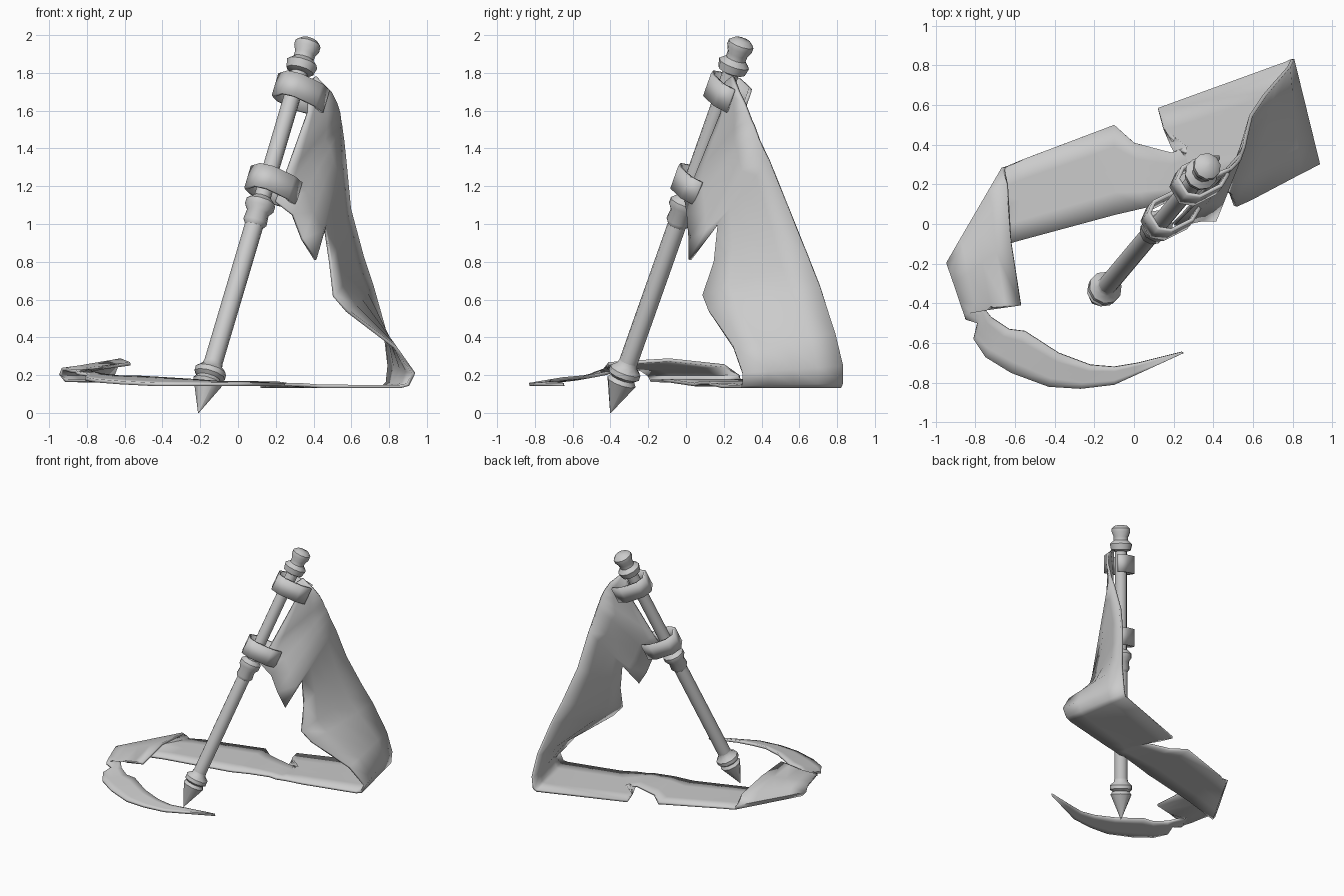
import bpy, bmesh, math
from mathutils import Vector

FOOT = Vector((-0.21, -0.40, 0.0))
SLOPE = Vector((0.297, 0.354, 1.0))      # pole offset per unit of height
AXIS = SLOPE.normalized()
STRETCH = SLOPE.length


def on_pole(z):
    return FOOT + SLOPE * z


def make_object(name, bm, angle=40):
    bmesh.ops.recalc_face_normals(bm, faces=bm.faces)
    me = bpy.data.meshes.new(name)
    bm.to_mesh(me)
    bm.free()
    ob = bpy.data.objects.new(name, me)
    bpy.context.collection.objects.link(ob)
    bpy.ops.object.select_all(action='DESELECT')
    ob.select_set(True)
    bpy.context.view_layer.objects.active = ob
    bpy.ops.object.shade_smooth_by_angle(angle=math.radians(angle))
    return ob


def solidify(ob, thickness):
    mod = ob.modifiers.new("thickness", 'SOLIDIFY')
    mod.thickness = thickness
    mod.offset = 0


def turned(name, profile, sides=10):
    """Revolve (radius, height) points around the leaning pole axis."""
    bm = bmesh.new()
    side = AXIS.orthogonal().normalized()
    other = AXIS.cross(side)
    rings = []
    for r, z in profile:
        ring = []
        for i in range(sides):
            a = 2 * math.pi * i / sides
            ring.append(bm.verts.new(on_pole(z) + r * (side * math.cos(a) + other * math.sin(a))))
        rings.append(ring)
    for lo, hi in zip(rings, rings[1:]):
        for i in range(sides):
            j = (i + 1) % sides
            bm.faces.new((lo[i], lo[j], hi[j], hi[i]))
    bm.faces.new(rings[0])
    bm.faces.new(rings[-1])
    return make_object(name, bm)


# Pole: pointed foot, shaft, middle collar and top knob
turned("pole_foot", [(0.002, 0.0), (0.08, 0.165), (0.065, 0.185), (0.085, 0.2),
                     (0.085, 0.225), (0.055, 0.25), (0.05, 0.27)])
turned("lower_shaft", [(0.05, 0.25), (0.05, 1.02)])
turned("middle_collar", [(0.05, 0.99), (0.065, 1.01), (0.06, 1.06), (0.08, 1.085),
                         (0.08, 1.115), (0.05, 1.14)])
turned("upper_shaft", [(0.045, 1.1), (0.045, 1.84)])
turned("top_knob", [(0.045, 1.80), (0.075, 1.81), (0.085, 1.85), (0.055, 1.875),
                    (0.055, 1.90), (0.07, 1.93), (0.07, 1.955), (0.045, 1.975), (0.002, 1.98)])

# Straps looping around the pole and gripping the cloth
STRAP = [(0.17, 0.045), (0.10, 0.085), (-0.03, 0.085), (-0.085, 0.045),
         (-0.085, -0.045), (-0.03, -0.085), (0.10, -0.085), (0.17, -0.045)]
u = Vector((0.85, 0.5, 0))
u = (u - AXIS * u.dot(AXIS)).normalized()
v = AXIS.cross(u)
for name, z in (("lower_strap", 1.22), ("upper_strap", 1.71)):
    bm = bmesh.new()
    rows = [[bm.verts.new(on_pole(z) + u * a + v * b + AXIS * h) for a, b in STRAP]
            for h in (-0.065, 0.065)]
    for i in range(len(STRAP) - 1):
        bm.faces.new((rows[0][i], rows[0][i + 1], rows[1][i + 1], rows[1][i]))
    solidify(make_object(name, bm, 20), 0.02)

# Hanging cloth: torn inner edge and outer edge, from the top down
HANGING = [
    ((0.38, 0.21, 1.75), (0.41, 0.25, 1.78)),
    ((0.37, 0.19, 1.59), (0.49, 0.28, 1.70)),
    ((0.31, 0.12, 1.42), (0.52, 0.31, 1.64)),
    ((0.25, 0.05, 1.25), (0.535, 0.33, 1.59)),
    ((0.20, 0.00, 1.12), (0.54, 0.345, 1.55)),
    ((0.29, 0.01, 1.05), (0.545, 0.36, 1.52)),
    ((0.34, 0.02, 0.92), (0.55, 0.375, 1.48)),
    ((0.41, 0.02, 0.81), (0.555, 0.39, 1.44)),
    ((0.46, 0.17, 1.00), (0.565, 0.44, 1.34)),
    ((0.49, 0.15, 0.80), (0.59, 0.545, 1.08)),
    ((0.51, 0.09, 0.62), (0.66, 0.65, 0.82)),
    ((0.58, 0.12, 0.54), (0.71, 0.71, 0.67)),
    ((0.83, 0.25, 0.35), (0.78, 0.79, 0.42)),
    ((0.93, 0.30, 0.21), (0.80, 0.83, 0.25)),
    ((0.90, 0.30, 0.15), (0.79, 0.83, 0.16)),
]
# Cloth on the ground: front x, y, back x, y, then height
GROUND = [
    (0.86, 0.29, 0.77, 0.82, 0.14), (0.45, 0.19, 0.12, 0.585, 0.14),
    (0.32, 0.15, 0.15, 0.48, 0.15), (0.25, 0.13, 0.27, 0.39, 0.15),
    (0.20, 0.12, 0.19, 0.36, 0.16), (0.05, 0.08, 0.00, 0.41, 0.16),
    (-0.10, 0.045, -0.10, 0.50, 0.15), (-0.60, -0.09, -0.55, 0.33, 0.17),
    (-0.91, -0.19, -0.64, 0.29, 0.17),
]
# Folded-over tail: outer x, y, inner x, y, outer and inner height
TAIL = [
    (-0.94, -0.20, -0.66, 0.28, 0.20, 0.20), (-0.93, -0.24, -0.64, 0.20, 0.23, 0.25),
    (-0.91, -0.30, -0.62, -0.09, 0.23, 0.28), (-0.88, -0.39, -0.57, -0.41, 0.22, 0.26),
    (-0.86, -0.45, -0.71, -0.42, 0.22, 0.24), (-0.85, -0.48, -0.81, -0.36, 0.21, 0.22),
    (-0.79, -0.50, -0.76, -0.42, 0.20, 0.21), (-0.81, -0.58, -0.72, -0.47, 0.18, 0.20),
    (-0.75, -0.67, -0.63, -0.53, 0.17, 0.19), (-0.62, -0.75, -0.55, -0.54, 0.16, 0.19),
    (-0.43, -0.82, -0.38, -0.65, 0.15, 0.18), (-0.27, -0.83, -0.22, -0.71, 0.15, 0.17),
    (-0.10, -0.81, -0.10, -0.72, 0.15, 0.16), (0.01, -0.76, 0.02, -0.70, 0.15, 0.16),
    (0.25, -0.65, 0.24, -0.645, 0.15, 0.15),
]
sections = HANGING + [((a, b, z), (c, d, z)) for a, b, c, d, z in GROUND]
sections += [((a, b, z), (c, d, w)) for a, b, c, d, z, w in TAIL]

bm = bmesh.new()
rows = [[bm.verts.new(Vector(a).lerp(Vector(b), i / 4)) for i in range(5)] for a, b in sections]
for r0, r1 in zip(rows, rows[1:]):
    for i in range(4):
        bm.faces.new((r0[i], r0[i + 1], r1[i + 1], r1[i]))
solidify(make_object("torn_banner", bm, 60), 0.018)
